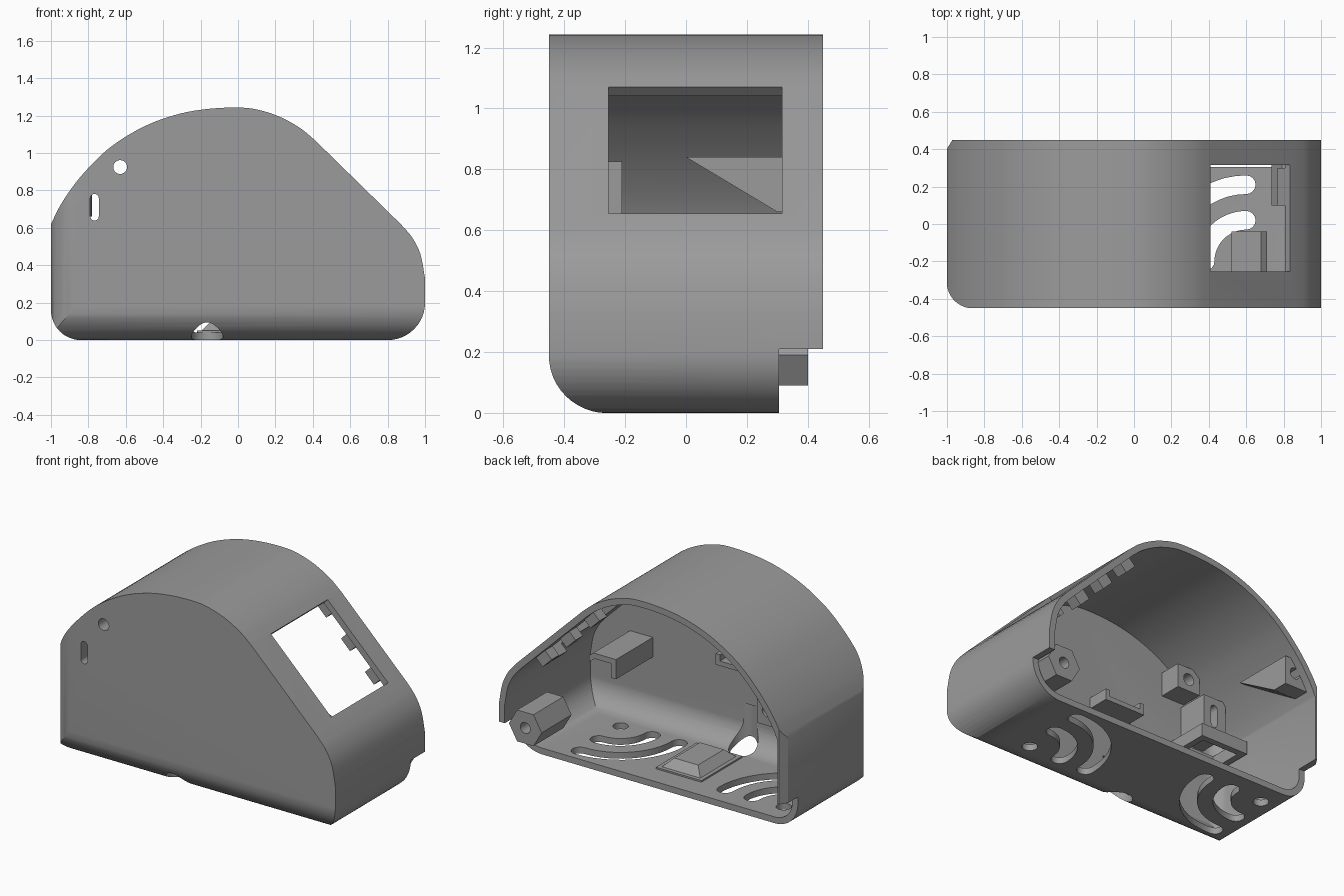
import bpy, bmesh, math
from mathutils import Vector

if "Cube" in bpy.data.objects:
    bpy.data.objects.remove(bpy.data.objects["Cube"])

grey = bpy.data.materials.new("grey plastic")
grey.diffuse_color = (0.33, 0.33, 0.33, 1)
grey.use_nodes = True
grey.node_tree.nodes["Principled BSDF"].inputs["Base Color"].default_value = grey.diffuse_color


def prism(name, pts, axis, a, b):
    """Extrude a 2D outline along an axis from a to b."""
    place = {'x': lambda u, v, w: (w, u, v),
             'y': lambda u, v, w: (u, w, v),
             'z': lambda u, v, w: (u, v, w)}[axis]
    bm = bmesh.new()
    lo = [bm.verts.new(place(u, v, a)) for u, v in pts]
    hi = [bm.verts.new(place(u, v, b)) for u, v in pts]
    bm.faces.new(lo)
    bm.faces.new(hi)
    for i in range(len(pts)):
        j = (i + 1) % len(pts)
        bm.faces.new((lo[i], lo[j], hi[j], hi[i]))
    bmesh.ops.recalc_face_normals(bm, faces=bm.faces)
    me = bpy.data.meshes.new(name)
    bm.to_mesh(me)
    bm.free()
    me.materials.append(grey)
    ob = bpy.data.objects.new(name, me)
    bpy.context.collection.objects.link(ob)
    return ob


def box(name, x, y, z):
    return prism(name, [(x[0], y[0]), (x[1], y[0]), (x[1], y[1]), (x[0], y[1])], 'z', *z)


def boolean(ob, other, op='DIFFERENCE'):
    m = ob.modifiers.new("cut", 'BOOLEAN')
    m.operation, m.solver, m.object = op, 'EXACT', other
    bpy.context.view_layer.objects.active = ob
    bpy.ops.object.modifier_apply(modifier=m.name)
    bpy.data.objects.remove(other)


def arc(cx, cy, r, a0, a1, n=12):
    return [(cx + r * math.cos(math.radians(a0 + (a1 - a0) * i / n)),
             cy + r * math.sin(math.radians(a0 + (a1 - a0) * i / n))) for i in range(n + 1)]


def spline(keys, n=4):
    """Smooth curve through key points."""
    k = [Vector(p) for p in keys]
    k = [2 * k[0] - k[1]] + k + [2 * k[-1] - k[-2]]
    out = []
    for i in range(1, len(k) - 2):
        p0, p1, p2, p3 = k[i - 1:i + 3]
        for s in range(n):
            t = s / n
            out.append(tuple(0.5 * (2 * p1 + (p2 - p0) * t + (2 * p0 - 5 * p1 + 4 * p2 - p3) * t * t
                                    + (3 * p1 - p0 - 3 * p2 + p3) * t ** 3)))
    return out + [tuple(k[-2])]


# Side-on outline of the housing, counter-clockwise
outline = (arc(-0.84, 0.16, 0.16, 180, 270) + arc(0.8, 0.2, 0.2, 270, 360)
           + spline([(1, 0.33), (0.975, 0.46), (0.93, 0.55), (0.87, 0.62)])
           + spline([(0.41, 1.07), (0.33, 1.135), (0.22, 1.195), (0.1, 1.233), (0, 1.243),
                     (-0.15, 1.237), (-0.3, 1.213), (-0.45, 1.165), (-0.58, 1.1), (-0.7, 1.017),
                     (-0.8, 0.92), (-0.88, 0.825), (-0.95, 0.72), (-1, 0.62)]))


def inset(pts, d):
    out = []
    for i, p in enumerate(pts):
        p = Vector(p)
        e0 = (p - Vector(pts[i - 1])).normalized()
        e1 = (Vector(pts[(i + 1) % len(pts)]) - p).normalized()
        n = Vector((-e0.y - e1.y, e0.x + e1.x)).normalized()
        out.append(tuple(p + n * d / max(0.5, n.dot(Vector((-e0.y, e0.x))))))
    return out


def solid(name, d, back):
    """Housing volume shrunk by d, with rounded lower front and left front edges."""
    ob = prism(name, inset(outline, d), 'y', -0.45 + d, back)
    e = 0.0006
    r = 0.19 - d
    boolean(ob, prism("edge", arc(-0.26, 0.19, r + e, 180, 270) + [(2, d - e), (2, 2), (-0.45 + d - e, 2)],
                      'x', -2, 2), 'INTERSECT')
    r = 0.14 - d
    x0 = -1 + d - 2 * e
    rear = [(2, 2), (x0, 2)] if d else [(2, 0.5), (-0.94, 0.5), (x0, 0.40)]
    boolean(ob, prism("edge", arc(-0.86, -0.31, r + 2 * e, 180, 270) + [(2, -0.45 + d - 2 * e)] + rear,
                      'z', -1, 2), 'INTERSECT')
    return ob


# Hollow housing, open at the back
shell = solid("housing", 0, 0.45)
boolean(shell, solid("cavity", 0.04, 0.6))
boolean(shell, box("rear_step", (-2, 2), (0.305, 1), (-1, 0.21)))

# Screen window, cut square to the sloping face
n = Vector((0.7071, 0.7071))
A, B = Vector((0.41, 1.07)), Vector((0.83, 0.65))
boolean(shell, prism("window", [A + n * 0.1, B + n * 0.1, B - n * 0.1, A - n * 0.1], 'y', -0.255, 0.315))

# Front openings: round button hole, slot, cable hole in the lower edge
BUTTON = arc(-0.63, 0.925, 0.037, 0, 345, 23)
SLOT = arc(-0.767, 0.758, 0.023, 0, 180, 8) + arc(-0.767, 0.662, 0.023, 180, 360, 8)
boolean(shell, prism("button_hole", BUTTON, 'y', -1, -0.3))
boolean(shell, prism("slot_hole", SLOT, 'y', -1, -0.3))
boolean(shell, prism("cable_hole", arc(-0.165, -0.34, 0.085, 0, 348, 29), 'z', -0.5, 0.3))


def vent(cx, cy, r, a, w=0.05):
    """Quarter-ring slot with round ends."""
    p0 = (cx + r * math.cos(math.radians(a)), cy + r * math.sin(math.radians(a)))
    p1 = (cx + r * math.cos(math.radians(a + 90)), cy + r * math.sin(math.radians(a + 90)))
    return (arc(cx, cy, r + w, a, a + 90) + arc(*p1, w, a + 90, a + 270, 8)[1:-1]
            + arc(cx, cy, r - w, a + 90, a) + arc(*p0, w, a + 180, a + 360, 8)[1:-1])


# Two speaker grilles in the floor
for cx, cy, a in ((0.6, -0.2, 90), (-0.8, 0.16, 270)):
    for r in (0.22, 0.41):
        boolean(shell, prism("vent", vent(cx, cy, r, a), 'z', -0.2, 0.12))
    boolean(shell, prism("vent", arc(cx, cy, 0.045, 0, 345, 23), 'z', -0.2, 0.12))

# Screw posts at the lower right and on the left wall
post = prism("right_screw_post", arc(0.85, 0.19, 0.115, 0, 300, 5), 'y', 0.1, 0.40)
boolean(post, prism("hole", arc(0.85, 0.19, 0.035, 0, 337.5, 15), 'y', 0.2, 0.6))
left = prism("left_screw_post", [(0, 0.84), (0.40, 0.84), (0.40, 0.66), (0.3, 0.66)], 'x', -1.1, -0.78)
boolean(left, prism("hole", arc(-0.85, 0.75, 0.035, 0, 337.5, 15), 'y', 0.2, 0.6))

# Blocks behind the button and the slot
boss = box("button_block", (-0.71, -0.55), (-0.43, -0.27), (0.85, 1.0))
boolean(boss, prism("hole", BUTTON, 'y', -1, 0))
plate = box("slot_block", (-0.85, -0.69), (-0.43, -0.21), (0.6, 0.825))
boolean(plate, prism("hole", SLOT, 'y', -1, 0))

# Open frame under the slot
frame = box("board_frame", (-0.95, -0.62), (-0.43, -0.14), (0.5, 0.58))
boolean(frame, box("hole", (-0.91, -0.66), (-0.39, -0.18), (0.4, 0.7)))
for ob in (post, left, boss, plate, frame):
    boolean(ob, solid("limit", 0.012, 0.6), 'INTERSECT')

# Support bracket and ledge on the front wall
prism("bracket", [(0.52, 0.42), (0.555, 0.42), (0.555, 0.51), (0.67, 0.51), (0.71, 0.48),
                  (0.71, 0.52), (0.68, 0.545), (0.52, 0.545)], 'y', -0.43, -0.04)
box("ledge", (-0.3, -0.02), (-0.43, -0.27), (0.57, 0.6))
for x in (-0.3, -0.05):
    box("ledge_end", (x, x + 0.03), (-0.43, -0.27), (0.59, 0.64))

# Raised pad on the floor with sloping sides
box("pad_base", (-0.22, 0.1), (-0.25, 0.16), (0.03, 0.05))
pad = box("floor_pad", (-0.2, 0.08), (-0.23, 0.14), (0.045, 0.1))
for v in pad.data.vertices:
    if v.co.z > 0.08:
        v.co.x = -0.06 + (v.co.x + 0.06) * 0.6
        v.co.y = -0.045 + (v.co.y + 0.045) * 0.7

# Screen clips inside the sloping wall
for t in (0.05, 0.45, 0.85):
    c = A.lerp(B, t) - n * 0.065
    d = Vector((0.7071, -0.7071)) * 0.045
    prism("screen_clip", [c - d - n * 0.035, c + d - n * 0.035, c + d + n * 0.035, c - d + n * 0.035],
          'y', 0.325, 0.40)
c = B - n * 0.06
prism("screen_rest", [c - n * 0.03, c + Vector((0.03, -0.03)) - n * 0.03,
                      c + Vector((0.03, -0.03)) + n * 0.03, c + n * 0.03], 'y', 0.1, 0.3)

for ob in bpy.data.objects:
    ob.select_set(True)
bpy.context.view_layer.objects.active = shell
bpy.ops.object.shade_smooth_by_angle(angle=math.radians(30))
